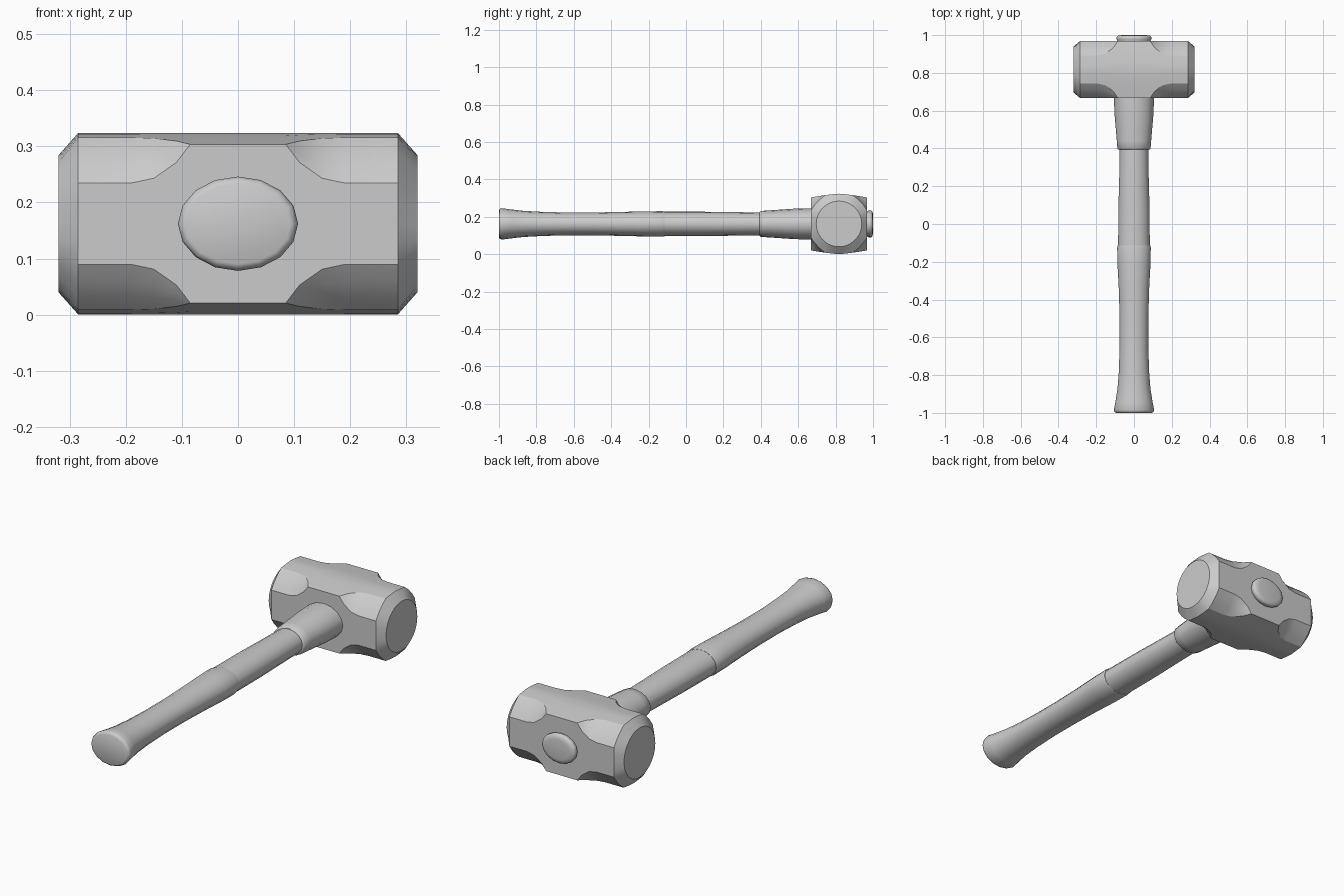
import bpy, bmesh, math

if "Cube" in bpy.data.objects:
    bpy.data.objects.remove(bpy.data.objects["Cube"])

HEAD_Y, MID_Z = 0.818, 0.162
HALF_Y = 0.151


def loft(name, rings, angle):
    """Skin a list of equal-length point rings, cap both ends."""
    bm = bmesh.new()
    loops = [[bm.verts.new(p) for p in ring] for ring in rings]
    n = len(loops[0])
    for a, b in zip(loops, loops[1:]):
        for i in range(n):
            j = (i + 1) % n
            bm.faces.new((a[i], a[j], b[j], b[i]))
    bm.faces.new(loops[0])
    bm.faces.new(loops[-1])
    bmesh.ops.remove_doubles(bm, verts=bm.verts, dist=0.0003)
    bmesh.ops.recalc_face_normals(bm, faces=bm.faces)
    me = bpy.data.meshes.new(name)
    bm.to_mesh(me)
    bm.free()
    ob = bpy.data.objects.new(name, me)
    bpy.context.collection.objects.link(ob)
    bpy.ops.object.select_all(action='DESELECT')
    ob.select_set(True)
    bpy.context.view_layer.objects.active = ob
    bpy.ops.object.shade_smooth_by_angle(angle=math.radians(angle))
    return ob


def top_z(y):
    return 0.1615 - 0.02 * (abs(y) / HALF_Y) ** 1.3


def head_ring(x, a, b, radius=None):
    """Octagon-like section: a = top half width, b = side half height."""
    q = [(a * i / 3, top_z(a * i / 3)) for i in range(4)]
    bulge = 0.004 * (HALF_Y - a) / 0.075
    for t in (1 / 3, 2 / 3):
        s = bulge * 4 * t * (1 - t)
        q.append((a + (HALF_Y - a) * t + s, top_z(a) + (b - top_z(a)) * t + s))
    q += [(HALF_Y, b), (HALF_Y, b / 2), (HALF_Y, 0)]
    if radius:
        q = [(y * radius / math.hypot(y, z), z * radius / math.hypot(y, z)) for y, z in q]
    pts = q + [(y, -z) for y, z in q[-2::-1]]
    pts += [(-y, -z) for y, z in q[1:]] + [(-y, z) for y, z in q[-2:0:-1]]
    return [(x, HEAD_Y + y, MID_Z + z) for y, z in pts]


# Hammer head: full block in the middle, scooped chamfers, bevelled round faces
stations = [(0.085, HALF_Y, top_z(HALF_Y), None), (0.11, 0.115, 0.109, None),
            (0.15, 0.084, 0.081, None), (0.19, 0.075, 0.0725, None),
            (0.285, 0.075, 0.0725, None), (0.32, 0.075, 0.0725, 0.122)]
rings = [head_ring(-x, a, b, r) for x, a, b, r in reversed(stations)]
rings += [head_ring(x, a, b, r) for x, a, b, r in stations]
loft("hammer_head", rings, 24)


def handle_part(name, profile, sides=16):
    """Elliptical section swept along y; profile = (y, half width, half height)."""
    rings = [[(w * math.sin(2 * math.pi * i / sides), y,
               MID_Z + h * math.cos(2 * math.pi * i / sides)) for i in range(sides)]
             for y, w, h in profile]
    loft(name, rings, 50)


# Flared rear grip
handle_part("grip", [(-1.0, 0.094, 0.072), (-0.996, 0.103, 0.08), (-0.985, 0.107, 0.084),
                     (-0.94, 0.098, 0.078), (-0.87, 0.087, 0.07), (-0.78, 0.080, 0.065),
                     (-0.65, 0.076, 0.061), (-0.5, 0.076, 0.061), (-0.35, 0.080, 0.064),
                     (-0.22, 0.087, 0.067), (-0.125, 0.089, 0.068), (-0.115, 0.086, 0.066)])
# Middle shaft
handle_part("shaft", [(-0.13, 0.084, 0.065), (0.1, 0.082, 0.065), (0.25, 0.078, 0.063),
                      (0.42, 0.075, 0.061)])
# Collar below the head
handle_part("collar", [(0.394, 0.082, 0.064), (0.4, 0.088, 0.069), (0.44, 0.091, 0.072),
                       (0.5, 0.096, 0.076), (0.57, 0.102, 0.081), (0.63, 0.105, 0.083),
                       (0.69, 0.105, 0.083)])
# Rounded handle end poking through the head
handle_part("handle_tip", [(0.95, 0.086, 0.067), (0.969, 0.087, 0.068), (0.978, 0.092, 0.072),
                           (0.99, 0.092, 0.072), (0.997, 0.084, 0.065), (1.0, 0.065, 0.05)])
